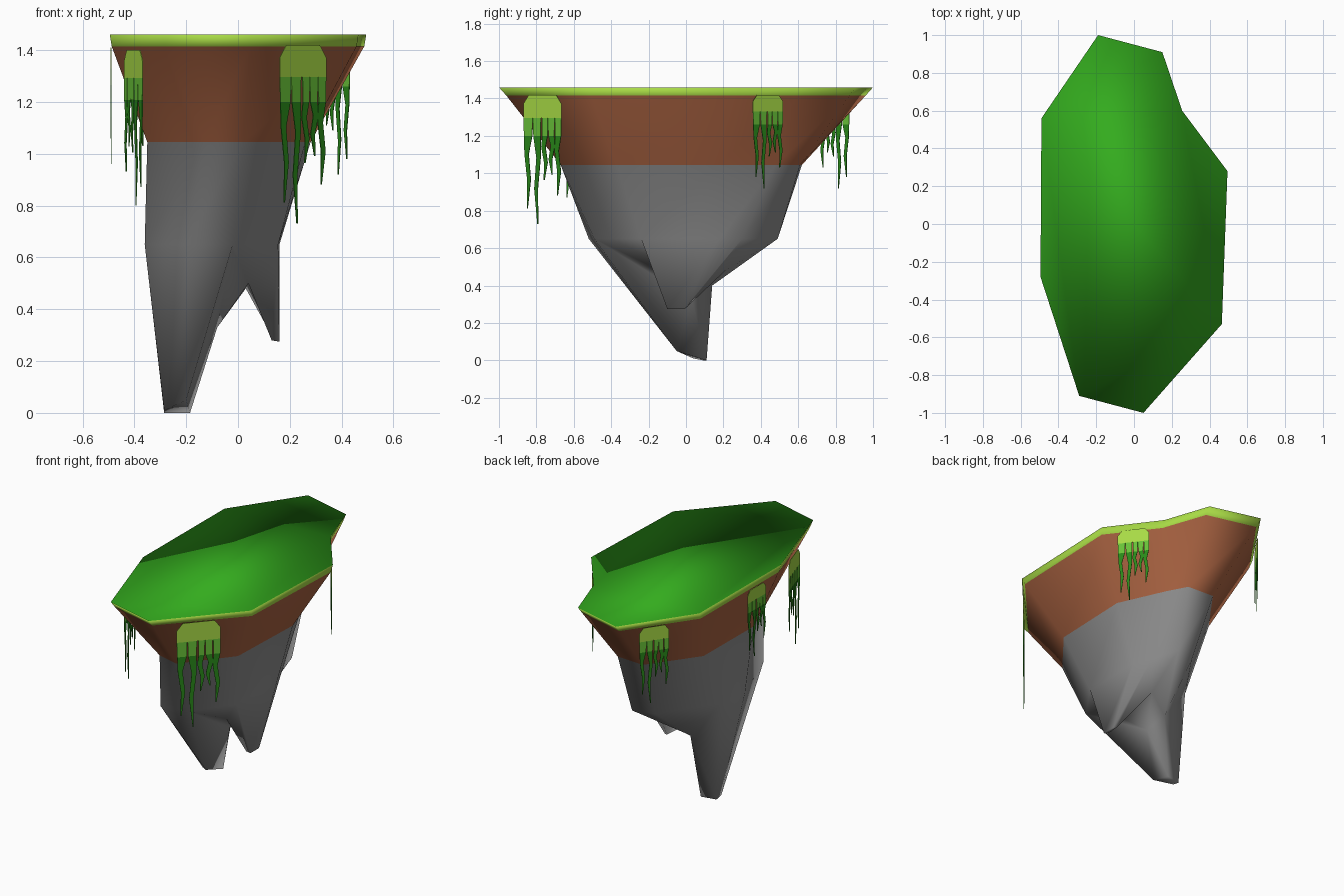
import bpy, bmesh, math
from mathutils import Vector

if "Cube" in bpy.data.objects:
    bpy.data.objects.remove(bpy.data.objects["Cube"])


def material(name, rgb):
    m = bpy.data.materials.new(name)
    m.diffuse_color = (*rgb, 1)
    m.use_nodes = True
    m.node_tree.nodes["Principled BSDF"].inputs["Base Color"].default_value = m.diffuse_color
    return m


GRASS = material("grass green", (0.034, 0.41, 0.013))
LIME = material("lime edge", (0.39, 0.70, 0.06))
SOIL = material("soil brown", (0.40, 0.125, 0.054))
ROCK = material("rock grey", (0.28, 0.28, 0.28))
LEAF = material("vine mid green", (0.14, 0.54, 0.04))
VINE = material("vine dark green", (0.022, 0.25, 0.01))

# Plan outlines, clockwise from the back: rim, soil/rock border, rock waist
RIM = [(-.19, 1), (.15, .91), (.255, .6), (.495, .28), (.465, -.53),
       (.05, -1), (-.29, -.91), (-.495, -.28), (-.49, .56)]
BORDER = [(-.12, .62), (.07, .61), (.14, .48), (.28, .17), (.26, -.37),
          (.02, -.67), (-.13, -.63), (-.35, -.2), (-.345, .31)]
WAIST = [(-.09, .45), (.05, .49), (.11, .3), (.16, .18), (.155, -.24),
         (-.02, -.49), (-.2, -.52), (-.36, -.1), (-.33, .1)]
N = len(RIM)


def finish(bm, name, mats):
    me = bpy.data.meshes.new(name)
    bm.to_mesh(me)
    bm.free()
    for m in mats:
        me.materials.append(m)
    ob = bpy.data.objects.new(name, me)
    bpy.context.collection.objects.link(ob)
    return ob


def build_island():
    bm = bmesh.new()
    lip = [(x * .985, y * .96) for x, y in RIM]
    levels = [(1.46, RIM), (1.415, lip), (1.045, BORDER), (.65, WAIST)]
    rings = [[bm.verts.new((x, y, z)) for x, y in pts] for z, pts in levels]
    bm.faces.new(rings[0])
    for a, b in zip(rings, rings[1:]):
        for i in range(N):
            j = (i + 1) % N
            bm.faces.new((a[i], a[j], b[j], b[i]))

    # Two rock spikes under the waist
    v = {"P%d" % (i + 1): p for i, p in enumerate(rings[-1])}
    for key, co in {
        "A1": (-.285, .09, 0), "A2": (-.185, .11, 0),
        "A3": (-.2, -.05, .05), "A4": (-.285, .04, .01),
        "M": (-.13, .14, .4), "K": (-.08, .03, .33),
        "F": (.04, -.18, .5), "C": (.03, .21, .48),
        "B1": (.13, -.1, .28), "B2": (.16, -.1, .275),
        "B3": (.16, -.01, .275), "B4": (.14, 0, .28),
    }.items():
        v[key] = bm.verts.new(co)
    for f in ("P8 P9 A1", "P8 A1 A4", "P9 P1 M", "P9 M A1", "A1 M A2", "P1 P2 M",
              "P2 P3 C", "P2 C M", "P7 P8 A4", "P7 A4 A3", "P6 P7 A3", "P6 A3 K",
              "P6 K F", "K A3 A2", "K A2 M", "K M C", "K C F", "P5 P6 F",
              "P3 P4 B3 B4", "P4 P5 B2 B3", "P5 F B1 B2", "F C B4 B1",
              "C P3 B4", "A1 A2 A3 A4", "B1 B2 B3 B4"):
        bm.faces.new([v[k] for k in f.split()])
    bmesh.ops.recalc_face_normals(bm, faces=bm.faces)

    # Colour bands by height
    for f in bm.faces:
        z = f.calc_center_median().z
        f.material_index = 0 if z > 1.455 else 1 if z > 1.4 else 2 if z > 1.06 else 3
        f.smooth = True
    finish(bm, "floating_island", [GRASS, LIME, SOIL, ROCK])


def build_vines(name, start, end, t, width, length, top=1.42):
    """Thin hanging plate along one rim edge: cap, leaves and tendrils."""
    a, b = Vector(RIM[start]), Vector(RIM[end])
    along = (b - a).normalized()
    out = Vector((along.y, -along.x))
    mid = a.lerp(b, t)
    if out.dot(mid) < 0:
        out = -out
    base = mid - out * .004
    bm = bmesh.new()

    def face(points, mat):
        vs = []
        for s, d in points:
            p = base + along * (s - .5) * width
            vs.append(bm.verts.new((p.x, p.y, top - d * length)))
        bm.faces.new(vs).material_index = mat

    # Cap with clipped corners
    face([(.14, 0), (.86, 0), (1, .07), (1, .18), (0, .18), (0, .07)], 0)
    # Strands: left, right, tip depth
    for k, (l, r, tip) in enumerate([(0, .24, .88), (.25, .46, 1), (.49, .64, .66),
                                     (.65, .82, .62), (.83, 1, .78)]):
        c, h = (l + r) / 2, (r - l) / 2
        sway = .04 if k % 2 else -.04
        rows = [(c, h, .18), (c, h * .9, .32)]
        for q, off, w in ((.25, sway, .055), (.6, -sway * .6, .048), (1, sway * .5, .01)):
            rows.append((c + off, w, .32 + (tip - .32) * q))
        for i, (p, q) in enumerate(zip(rows, rows[1:])):
            face([(p[0] - p[1], p[2]), (p[0] + p[1], p[2]),
                  (q[0] + q[1], q[2]), (q[0] - q[1], q[2])], 1 if i == 0 else 2)
    bmesh.ops.remove_doubles(bm, verts=bm.verts, dist=1e-4)
    ob = finish(bm, name, [LIME, LEAF, VINE])
    mod = ob.modifiers.new("thickness", "SOLIDIFY")
    mod.thickness = .003
    mod.offset = 0


build_island()
build_vines("vines_front_right", 5, 4, .49, .27, .69)
build_vines("vines_right", 3, 2, .5, .20, .50)
build_vines("vines_front_left", 6, 7, .57, .23, .60, 1.40)
build_vines("vines_left", 8, 7, .71, .19, .45, 1.41)
build_vines("vines_back_left", 0, 8, .46, .19, .50)
